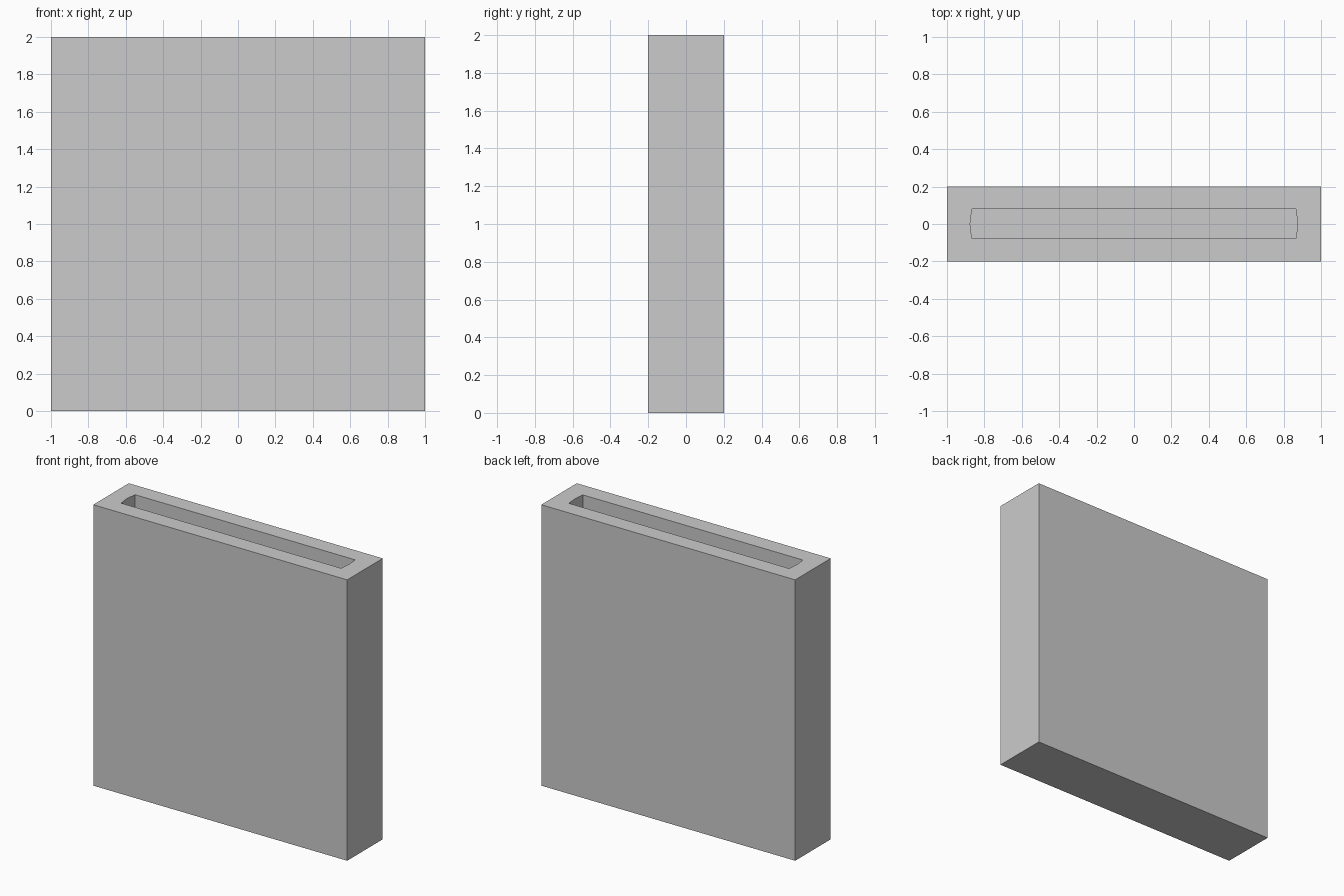
import bpy, bmesh

if "Cube" in bpy.data.objects:
    bpy.data.objects.remove(bpy.data.objects["Cube"])


def prism(name, outline, z0, z1):
    # Closed solid extruded upward from a plan outline
    bm = bmesh.new()
    face = bm.faces.new([bm.verts.new((x, y, z0)) for x, y in outline])
    top = bmesh.ops.extrude_face_region(bm, geom=[face])["geom"]
    verts = [v for v in top if isinstance(v, bmesh.types.BMVert)]
    bmesh.ops.translate(bm, verts=verts, vec=(0, 0, z1 - z0))
    bmesh.ops.recalc_face_normals(bm, faces=bm.faces)
    mesh = bpy.data.meshes.new(name)
    bm.to_mesh(mesh)
    bm.free()
    obj = bpy.data.objects.new(name, mesh)
    bpy.context.collection.objects.link(obj)
    return obj


# Upright slab body
body = prism("slab_body", [(-1, -0.2), (1, -0.2), (1, 0.2), (-1, 0.2)], 0, 2)

# Deep slot with slightly bowed ends, open at the top
slot = prism("slot_cutter", [(-0.867, -0.077), (0.867, -0.077), (0.874, 0.0),
                             (0.867, 0.08), (-0.867, 0.08), (-0.876, 0.0)], 0.13, 2.2)
slot.hide_render = True
slot.hide_viewport = True

cut = body.modifiers.new("slot", "BOOLEAN")
cut.operation = "DIFFERENCE"
cut.solver = "EXACT"
cut.object = slot
